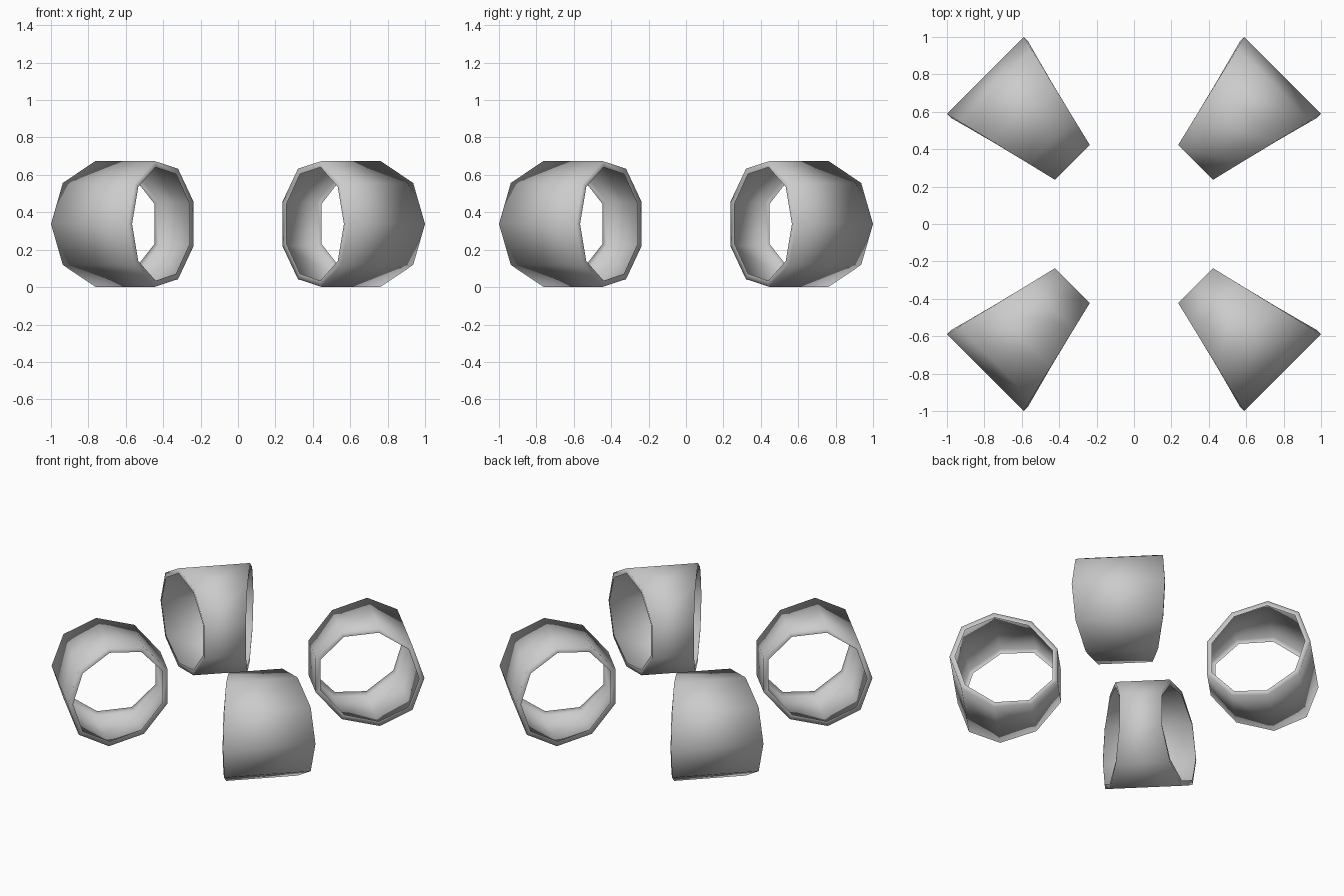
import bpy, bmesh
from math import sin, cos, pi, radians

if "Cube" in bpy.data.objects:
    bpy.data.objects.remove(bpy.data.objects["Cube"])

SIDES = 9
RADIUS = 0.341     # radius of each tube
LIP = 0.033        # width of the flat lip at each open end
CENTRE = 0.783     # distance of tube axis from the middle
HEIGHT = RADIUS * sin(radians(80)) + 0.002


def half_length(r):
    # tube is short on the inner side and long on the outer side
    return 0.131 + 0.2405 * (r - 0.463)


def make_segment(name, turn):
    bm = bmesh.new()
    # loops in order: lip edge, tube end, tube end, lip edge
    loops = []
    for end, rad in ((-1, RADIUS - LIP), (-1, RADIUS), (1, RADIUS), (1, RADIUS - LIP)):
        loop = []
        for k in range(SIDES):
            a = 2 * pi * k / SIDES
            bulge = 0.012 * abs(sin(a))
            h = half_length(CENTRE + RADIUS * cos(a) + bulge)
            loop.append(bm.verts.new((CENTRE + rad * cos(a) + bulge, end * h,
                                      HEIGHT + rad * sin(a))))
        loops.append(loop)
    for p, q in zip(loops, loops[1:]):
        for k in range(SIDES):
            n = (k + 1) % SIDES
            bm.faces.new((p[k], p[n], q[n], q[k])).smooth = True
    bmesh.ops.recalc_face_normals(bm, faces=bm.faces[:])
    mesh = bpy.data.meshes.new(name)
    bm.to_mesh(mesh)
    bm.free()
    ob = bpy.data.objects.new(name, mesh)
    bpy.context.collection.objects.link(ob)
    ob.rotation_euler.z = turn


# four wedge-cut tube segments, one per diagonal
for i, corner in enumerate(("back_right", "back_left", "front_left", "front_right")):
    make_segment("tube_segment_" + corner, pi / 4 + i * pi / 2)
